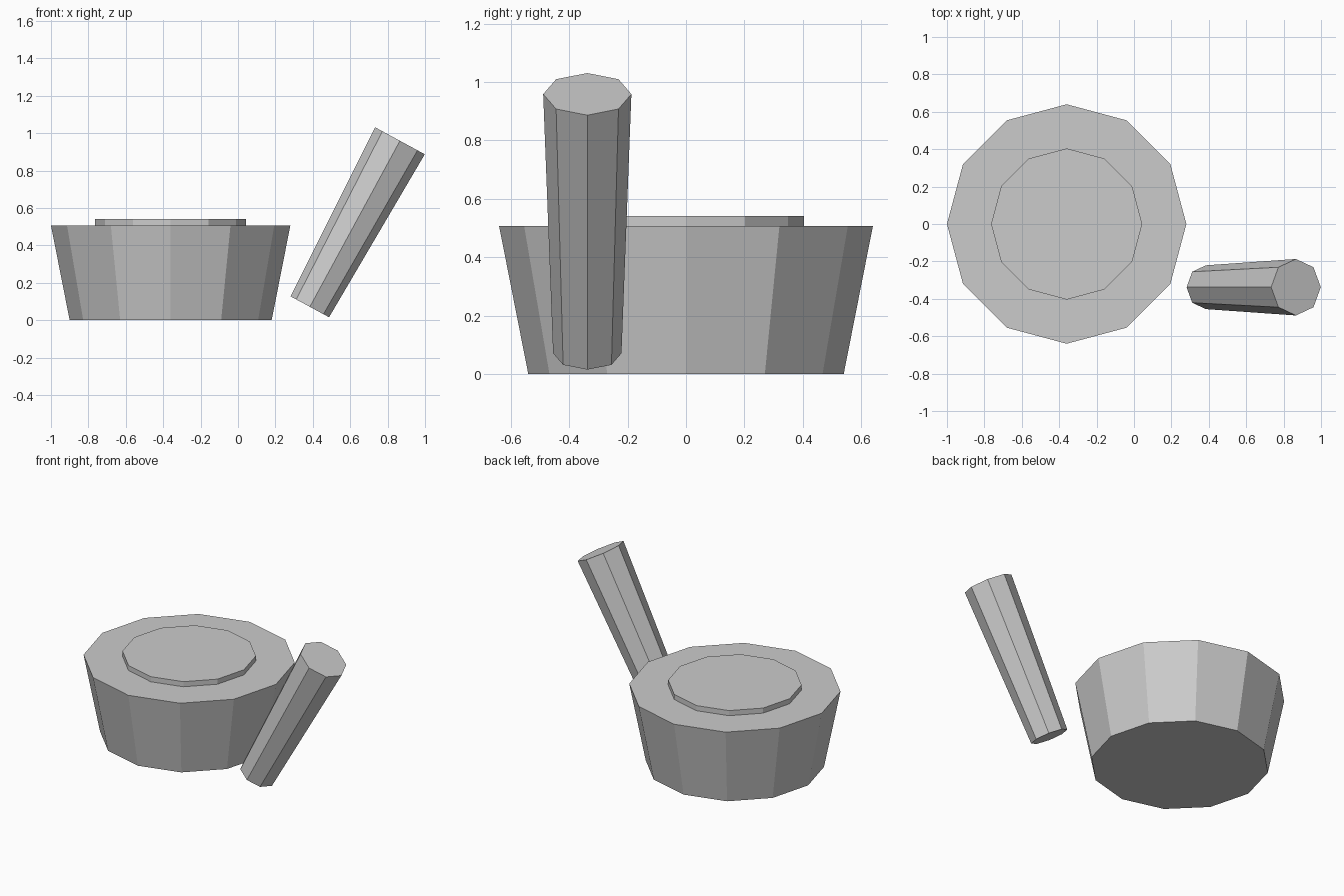
import bpy
from math import radians

if "Cube" in bpy.data.objects:
    bpy.data.objects.remove(bpy.data.objects["Cube"])


def tapered(name, sides, r_bottom, r_top, height, centre, tilt=0.0):
    """Flat-shaded tapered prism, optionally tilted about y."""
    bpy.ops.mesh.primitive_cone_add(vertices=sides, radius1=r_bottom, radius2=r_top,
                                    depth=height, location=centre,
                                    rotation=(0, radians(tilt), 0))
    obj = bpy.context.object
    obj.name = name
    return obj


# Twelve-sided mortar bowl, wider at the rim
tapered("mortar_bowl", 12, 0.54, 0.64, 0.507, (-0.36, 0, 0.2535))

# Raised disc of contents on top of the bowl
tapered("mortar_contents", 12, 0.404, 0.404, 0.06, (-0.36, 0, 0.511))

# Eight-sided pestle leaning outward beside the bowl
tapered("pestle", 8, 0.117, 0.151, 1.01, (0.625, -0.338, 0.515), tilt=28.5)
